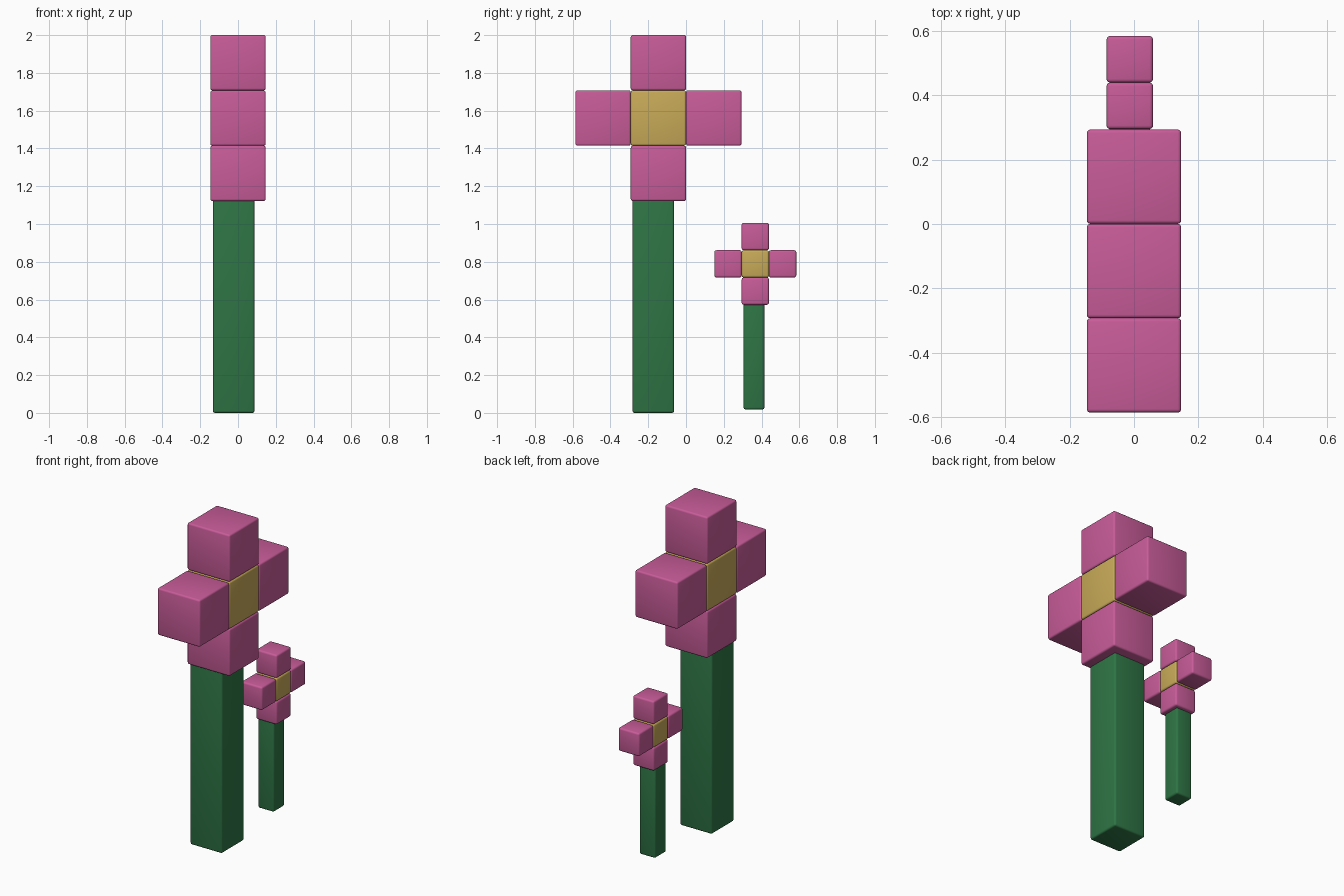
import bpy

if "Cube" in bpy.data.objects:
    bpy.data.objects.remove(bpy.data.objects["Cube"])


def material(name, rgb):
    m = bpy.data.materials.new(name)
    m.diffuse_color = (*rgb, 1)
    m.use_nodes = True
    m.node_tree.nodes["Principled BSDF"].inputs["Base Color"].default_value = m.diffuse_color
    return m


PINK = material("petal_pink", (0.58, 0.107, 0.319))
GOLD = material("centre_gold", (0.578, 0.402, 0.098))
GREEN = material("stem_green", (0.028, 0.18, 0.06))


def block(name, centre, size, mat, bevel=0.011):
    """Softly bevelled box."""
    bpy.ops.mesh.primitive_cube_add(size=1, location=centre)
    ob = bpy.context.object
    ob.name = name
    ob.scale = size
    bpy.ops.object.transform_apply(location=False, rotation=False, scale=True)
    ob.data.materials.append(mat)
    mod = ob.modifiers.new("soft_edges", 'BEVEL')
    mod.width = bevel
    mod.segments = 3
    bpy.ops.object.modifier_apply(modifier=mod.name)
    bpy.ops.object.shade_smooth_by_angle()


def flower(prefix, x, y, z, cube, stem_x, stem_y, stem_w, base):
    # Blossom: gold centre with four petals in the YZ plane
    block(prefix + "_centre", (x, y, z), (cube,) * 3, GOLD)
    petals = {"front": (-1, 0), "back": (1, 0), "lower": (0, -1), "upper": (0, 1)}
    for side, (dy, dz) in petals.items():
        block(f"{prefix}_{side}_petal", (x, y + dy * cube, z + dz * cube),
              (cube,) * 3, PINK)
    # Stem runs up through the lower petal
    top = z - cube / 2
    block(prefix + "_stem", (stem_x, stem_y, (base + top) / 2),
          (stem_w, stem_w, top - base), GREEN)


flower("large_flower", 0, -0.146, 1.561, 0.293, -0.023, -0.173, 0.22, 0.0)
flower("small_flower", -0.013, 0.367, 0.789, 0.1445, -0.023, 0.36, 0.11, 0.018)
